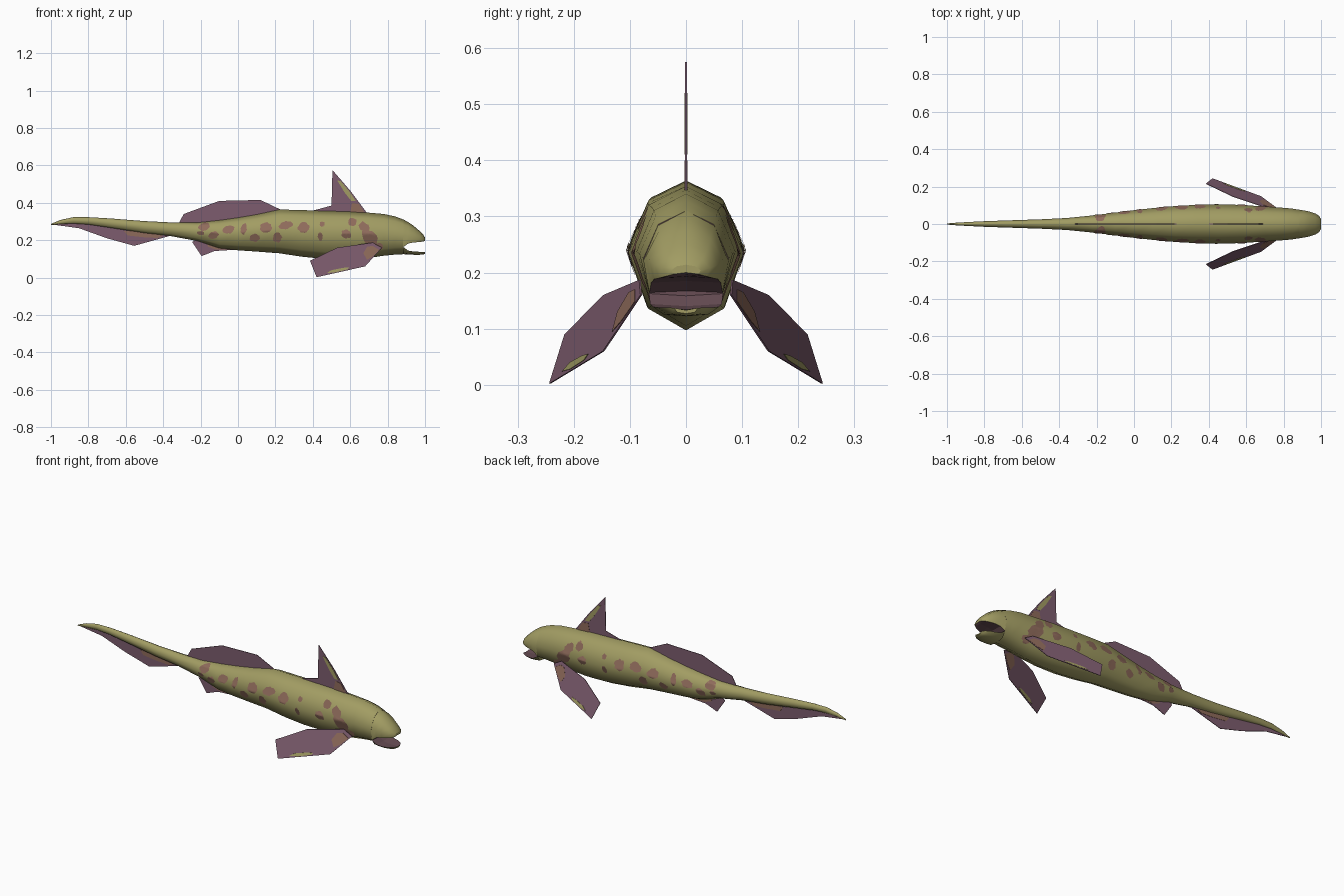
import bpy, bmesh, math, random
from mathutils import Vector
from mathutils.bvhtree import BVHTree

if "Cube" in bpy.data.objects:
    bpy.data.objects.remove(bpy.data.objects["Cube"], do_unlink=True)
random.seed(4)


def material(name, rgb):
    m = bpy.data.materials.new(name)
    m.use_nodes = True
    m.diffuse_color = (*rgb, 1)
    b = m.node_tree.nodes["Principled BSDF"]
    b.inputs["Base Color"].default_value = (*rgb, 1)
    b.inputs["Roughness"].default_value = 0.8
    return m


OLIVE = material("olive skin", (0.36, 0.335, 0.125))
MAUVE = material("mauve fin", (0.205, 0.107, 0.156))
BROWN = material("brown spot", (0.275, 0.147, 0.105))
MOUTH = material("mouth lining", (0.14, 0.075, 0.09))


def finish(name, bm, mats):
    bmesh.ops.recalc_face_normals(bm, faces=bm.faces)
    me = bpy.data.meshes.new(name)
    bm.to_mesh(me)
    bm.free()
    for m in mats:
        me.materials.append(m)
    ob = bpy.data.objects.new(name, me)
    bpy.context.collection.objects.link(ob)
    return ob


def loft(name, rings, inner=(), front_mat=0):
    """Skin closed rings of points; columns listed in inner get the mouth colour."""
    bm = bmesh.new()
    rows = [[bm.verts.new(p) for p in r] for r in rings]
    n = len(rows[0])
    for a, b in zip(rows, rows[1:]):
        for i in range(n):
            j = (i + 1) % n
            f = bm.faces.new((a[i], a[j], b[j], b[i]))
            f.smooth = i not in inner
            f.material_index = int(i in inner)
            for e in f.edges:
                if i in inner:
                    e.smooth = e.smooth and all(k.material_index for k in e.link_faces)
    bm.faces.new(rows[0])
    bm.faces.new(rows[-1]).material_index = front_mat
    return finish(name, bm, (OLIVE, MOUTH))


def mirrored(x, half):
    """Ring from a half outline whose first and last points lie on the centre line."""
    return [(x, y, z) for y, z in half] + [(x, -y, z) for y, z in half[-2:0:-1]]


# Body: x, top, bottom, half width, width of the lower corner
BODY = [(-1.0, .287, .281, .003, .66), (-.95, .308, .285, .007, .66), (-.88, .323, .288, .011, .66),
        (-.8, .323, .283, .015, .66), (-.68, .316, .265, .019, .66), (-.5, .302, .237, .025, .66),
        (-.36, .295, .222, .032, .66), (-.22, .294, .196, .046, .66), (-.1, .307, .156, .061, .66),
        (0, .321, .146, .074, .66), (.1, .338, .139, .085, .66), (.22, .364, .13, .096, .66),
        (.34, .361, .112, .103, .66), (.46, .357, .1, .105, .66), (.58, .354, .097, .102, .66),
        (.7, .347, .105, .093, .66), (.78, .34, .117, .088, .7), (.84, .327, .123, .083, .78),
        (.885, .31, .125, .076, .86)]
rings = []
for x, t, b, w, low in BODY:
    h = t - b
    rings.append(mirrored(x, [(0, t), (.65 * w, b + .87 * h), (w, b + .54 * h),
                              (low * w, b + (.15 + .3 * (low - .66)) * h), (0, b)]))
body = loft("body", rings, front_mat=1)

# Upper jaw: x, top, lip height, half width
rings = []
for x, t, lip, w in [(.883, .311, .163, .076), (.91, .297, .182, .072), (.94, .276, .188, .066),
                     (.97, .25, .19, .056), (.99, .23, .193, .043), (1.0, .214, .197, .026)]:
    h = t - lip
    rings.append(mirrored(x, [(0, t), (.66 * w, lip + .82 * h), (w, lip + .4 * h),
                              (.86 * w, lip), (0, lip + .003)]))
loft("upper_jaw", rings, inner=(3, 4))

# Lower jaw: x, lip height, bottom, half width
rings = []
for x, t, b, w in [(.883, .164, .125, .066), (.91, .144, .124, .064), (.94, .139, .122, .059),
                   (.97, .138, .122, .05), (.99, .138, .123, .037), (1.0, .137, .127, .022)]:
    rings.append(mirrored(x, [(0, t - .004), (w, t), (.68 * w, b + .2 * (t - b)), (0, b)]))
loft("lower_jaw", rings, inner=(0, 5))


def centre(x, z):
    return 0


def swept(x, z):
    return .359 - .275 * x - .421 * z


def plate(name, pts, mat, plane=centre, side=1, half=.0015):
    """Thin flat plate: an x/z outline laid on a plane that gives y."""
    bm = bmesh.new()
    lo, hi = [[bm.verts.new((x, side * plane(x, z) + d, z)) for x, z in pts] for d in (-half, half)]
    bm.faces.new(lo)
    bm.faces.new(hi[::-1])
    for i in range(len(pts)):
        j = (i + 1) % len(pts)
        bm.faces.new((lo[i], lo[j], hi[j], hi[i]))
    return finish(name, bm, (mat,))


# Fins on the centre line, with their painted patches
plate("front_dorsal_fin", [(.4, .34), (.4, .358), (.5, .385), (.505, .575), (.6, .465), (.69, .345), (.66, .32)], MAUVE)
plate("front_dorsal_fringe", [(.53, .52), (.55, .515), (.6, .455), (.63, .41), (.605, .41), (.57, .455)],
      OLIVE, half=.0028)
plate("front_dorsal_base_patch", [(.6, .35), (.61, .4), (.645, .395), (.675, .35), (.66, .335)], BROWN, half=.003)
plate("rear_dorsal_fin", [(-.32, .285), (-.29, .34), (-.1, .41), (.12, .415), (.235, .36), (.1, .31), (-.1, .28)], MAUVE)
plate("anal_fin", [(-.245, .19), (-.195, .115), (-.125, .142), (0, .15), (-.1, .19), (-.2, .215)], MAUVE)
plate("anal_fin_patch", [(-.17, .19), (-.16, .165), (-.12, .15), (-.04, .149), (-.08, .18)], BROWN, half=.0028)
plate("tail_fin", [(-.995, .284), (-.85, .264), (-.7, .21), (-.555, .17), (-.36, .224), (-.4, .25),
                   (-.6, .27), (-.8, .3), (-.9, .3)], MAUVE)
plate("tail_fin_patch", [(-.61, .25), (-.59, .225), (-.5, .215), (-.43, .212), (-.4, .225), (-.5, .25)],
      BROWN, half=.0028)

# Paired pectoral fins
for label, s in (("left", 1), ("right", -1)):
    plate(label + "_pectoral_fin", [(.385, .09), (.42, .002), (.68, .06), (.77, .16), (.72, .187), (.53, .16)],
          MAUVE, swept, s)
    plate(label + "_pectoral_fringe", [(.475, .024), (.5, .04), (.56, .052), (.595, .055), (.585, .044), (.52, .028)],
          OLIVE, swept, s, .0028)
    plate(label + "_pectoral_base_patch", [(.67, .13), (.69, .095), (.72, .113), (.755, .148), (.72, .17), (.69, .165)],
          BROWN, swept, s, .0028)

# Skin spots: x, z, x radius, z radius, tilt; wrapped over both flanks
SPOTS = [(-.18, .272, .03, .022, .3), (-.2, .238, .018, .012, 0), (-.13, .226, .028, .02, .4),
         (-.05, .256, .032, .02, .2), (.03, .26, .016, .03, -.2), (.09, .212, .026, .02, .2),
         (.15, .268, .032, .026, 0), (.21, .215, .024, .026, 0), (.255, .28, .036, .022, .2),
         (.35, .268, .03, .028, 0), (.44, .22, .014, .022, 0), (.45, .286, .013, .014, 0),
         (.58, .233, .028, .022, -.3), (.612, .297, .022, .024, .2), (.675, .27, .034, .022, -.8),
         (.705, .215, .05, .035, -.7), (.75, .165, .026, .02, 0)]
bm = bmesh.new()
bm.from_mesh(body.data)
tree = BVHTree.FromBMesh(bm)
bm.free()
N = 18
for label, s in (("left", 1), ("right", -1)):
    bm = bmesh.new()
    for x, z, rx, rz, tilt in SPOTS:
        wob = [1 + random.uniform(-.14, .14) for _ in range(N)]

        def on_skin(i, f):
            a = 2 * math.pi * i / N
            u, v = rx * f * wob[i] * math.cos(a), rz * f * wob[i] * math.sin(a)
            px, pz = x + u * math.cos(tilt) - v * math.sin(tilt), z + u * math.sin(tilt) + v * math.cos(tilt)
            hit, nor, _, _ = tree.ray_cast(Vector((px, s, pz)), Vector((0, -s, 0)))
            return bm.verts.new(hit + Vector((0, s * .0022, 0)) if hit else (px, 0, pz))

        rows = [[on_skin(i, f) for i in range(N)] for f in (.2, .4, .6, .8, 1)]
        faces = [bm.faces.new(rows[0])]
        for a, b in zip(rows, rows[1:]):
            for i in range(N):
                j = (i + 1) % N
                faces.append(bm.faces.new((a[i], a[j], b[j], b[i])))
        for f in faces:
            f.smooth = True
    finish(label + "_skin_spots", bm, (BROWN,))
    # Face the thin spots outwards
    me = bpy.data.objects[label + "_skin_spots"].data
    bm = bmesh.new()
    bm.from_mesh(me)
    bmesh.ops.reverse_faces(bm, faces=[f for f in bm.faces if f.normal.y * s < 0])
    bm.to_mesh(me)
    bm.free()
